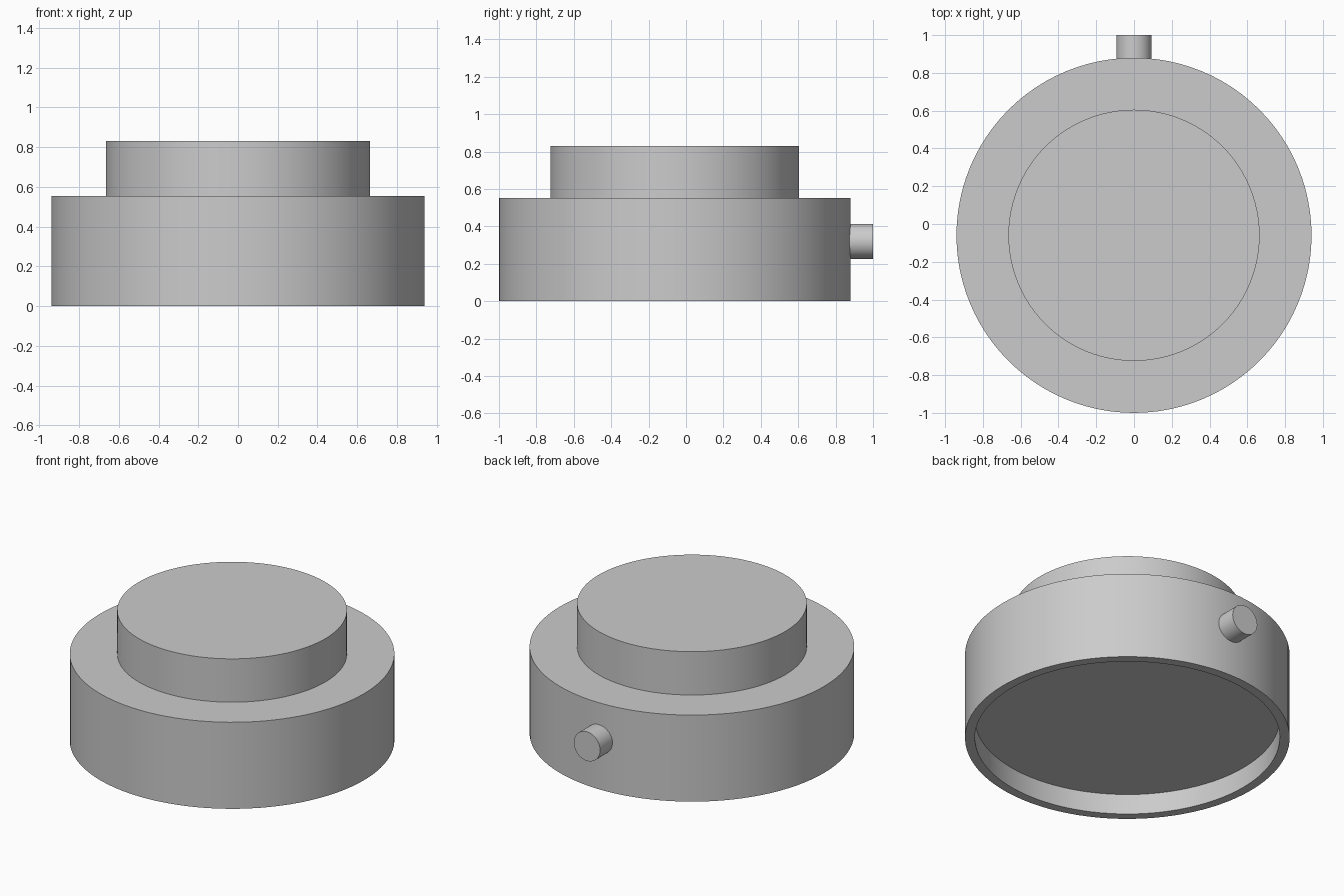
import bpy
import bmesh
import math
from mathutils import Matrix, Vector

cube = bpy.data.objects.get("Cube")
if cube:
    bpy.data.objects.remove(cube, do_unlink=True)

# Single plain grey
GREY = (0.6, 0.6, 0.6, 1.0)
grey = bpy.data.materials.new("plain grey")
grey.use_nodes = True
grey.diffuse_color = GREY
grey.node_tree.nodes["Principled BSDF"].inputs["Base Color"].default_value = GREY


def lathe(name, profile, steps, matrix):
    """Revolve a (radius, height) profile around local z, closing its flat caps."""
    bm = bmesh.new()
    verts = [bm.verts.new((r, 0, h)) for r, h in profile]
    edges = [bm.edges.new(pair) for pair in zip(verts, verts[1:])]
    bmesh.ops.spin(bm, geom=verts + edges, cent=(0, 0, 0), axis=(0, 0, 1),
                   angle=math.tau, steps=steps, use_merge=True)
    bmesh.ops.remove_doubles(bm, verts=bm.verts, dist=0.0001)
    bmesh.ops.holes_fill(bm, edges=[e for e in bm.edges if e.is_boundary], sides=0)
    bmesh.ops.recalc_face_normals(bm, faces=bm.faces)
    mesh = bpy.data.meshes.new(name)
    bm.to_mesh(mesh)
    bm.free()
    mesh.materials.append(grey)
    obj = bpy.data.objects.new(name, mesh)
    obj.matrix_world = matrix
    bpy.context.collection.objects.link(obj)
    bpy.ops.object.select_all(action='DESELECT')
    obj.select_set(True)
    bpy.context.view_layer.objects.active = obj
    bpy.ops.object.shade_smooth_by_angle(angle=math.radians(30))
    return obj


# Stepped round body with a shallow recess underneath
body_profile = [(0.883, 0.13), (0.883, 0), (0.94, 0), (0.94, 0.553),
                (0.665, 0.553), (0.665, 0.83)]
lathe("stepped_body", body_profile, 96, Matrix.Translation((0, -0.06, 0)))

# Short round pin sticking out of the back wall
pin_axis = Vector((0, 1, 0)).to_track_quat('Z', 'X').to_matrix().to_4x4()
lathe("back_pin", [(0.093, 0), (0.093, 0.16)], 48,
      Matrix.Translation((0, 0.84, 0.32)) @ pin_axis)
